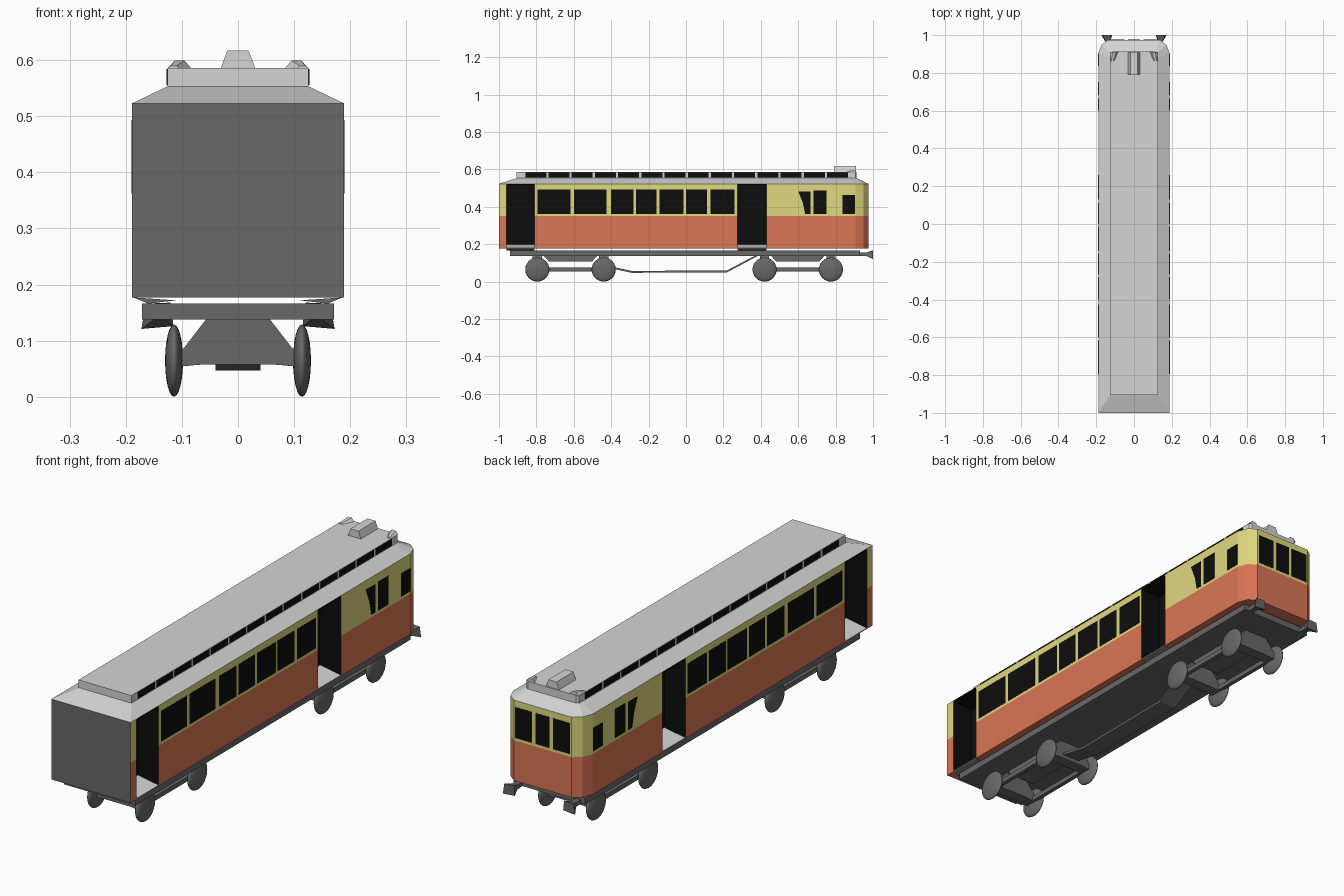
import bpy, bmesh, math
from mathutils import Matrix, Vector

if "Cube" in bpy.data.objects:
    bpy.data.objects.remove(bpy.data.objects["Cube"])


def material(name, rgb):
    m = bpy.data.materials.new(name)
    m.diffuse_color = (*rgb, 1)
    m.use_nodes = True
    m.node_tree.nodes["Principled BSDF"].inputs["Base Color"].default_value = m.diffuse_color
    return m


RED = material("orange red paint", (0.70, 0.18, 0.09))
YELLOW = material("cream yellow paint", (0.75, 0.69, 0.21))
ROOF = material("light grey", (0.66, 0.66, 0.66))
DARK = material("dark grey metal", (0.14, 0.14, 0.14))
BLACK = material("black glass", (0.004, 0.004, 0.004))


def finish(name, bm, mats, rule=None):
    bmesh.ops.recalc_face_normals(bm, faces=bm.faces)
    bm.normal_update()
    if rule:
        for f in bm.faces:
            f.material_index = rule(f.calc_center_median(), f.normal)
    me = bpy.data.meshes.new(name)
    bm.to_mesh(me)
    bm.free()
    for m in mats:
        me.materials.append(m)
    ob = bpy.data.objects.new(name, me)
    bpy.context.collection.objects.link(ob)
    return ob


def loft(name, loops, mats, rule=None):
    """Skin equal-length closed loops and cap both ends."""
    bm = bmesh.new()
    rings = [[bm.verts.new(p) for p in loop] for loop in loops]
    n = len(rings[0])
    for a, b in zip(rings, rings[1:]):
        for i in range(n):
            bm.faces.new((a[i], a[(i + 1) % n], b[(i + 1) % n], b[i]))
    bm.faces.new(rings[0][::-1])
    bm.faces.new(rings[-1])
    return finish(name, bm, mats, rule)


def rect(x0, x1, y0, y1, z):
    return [(x0, y0, z), (x1, y0, z), (x1, y1, z), (x0, y1, z)]


def box(name, x0, x1, y0, y1, z0, z1, mat):
    return loft(name, [rect(x0, x1, y0, y1, z0), rect(x0, x1, y0, y1, z1)], [mat])


def prism_x(name, yz, x0, x1, mat):
    return loft(name, [[(x, y, z) for y, z in yz] for x in (x0, x1)], [mat])


def prism_y(name, xz, y0, y1, mat):
    return loft(name, [[(x, y, z) for x, z in xz] for y in (y0, y1)], [mat])


W, Z0, ZS, Z1 = 0.189, 0.177, 0.35, 0.523
DOORS = [(-0.96, -0.81), (0.275, 0.43)]


def plan(y0, z):
    """Body outline with rounded rear corners."""
    half = [(W, y0), (W, 0.905), (0.172, 0.948), (0.137, 0.975)]
    return [(x, y, z) for x, y in half] + [(-x, y, z) for x, y in half[::-1]]


def paint(c, n):
    if abs(n.y) > 0.9 and c.y < 0.96:
        return 2 if c.y < -0.99 else 3
    return 0 if c.z < ZS else 1


# Body in three sections, with door gaps between them
PAINTS = [RED, YELLOW, DARK, BLACK]
for name, y0, y1 in (("front_body", -1, -0.96), ("middle_body", -0.81, 0.275)):
    loft(name, [rect(-W, W, y0, y1, z) for z in (Z0, ZS, Z1)], PAINTS, paint)
loft("rear_body", [plan(0.43, z) for z in (Z0, ZS, Z1)], PAINTS, paint)

# Open door vestibules: dark core, sloping pale floor, dark ceiling, step
for y0, y1 in DOORS:
    box("door_core", -0.09, 0.09, y0, y1, Z0, Z1, BLACK)
    box("door_ceiling", -W, W, y0, y1, Z1 - 0.006, Z1, BLACK)
    for s in (1, -1):
        prism_y("door_floor", [(s * W, Z0), (s * W, 0.181), (s * 0.08, 0.2), (s * 0.08, Z0)],
                y0, y1, ROOF)
        prism_y("door_step", [(s * 0.186, Z0), (s * 0.11, 0.172), (s * 0.16, 0.166)],
                y0, y1, DARK)

# Side windows (y start, y end, top)
WINDOWS = [(-0.794, -0.617, 0.493), (-0.6, -0.425, 0.493), (-0.4, -0.28, 0.493),
           (-0.267, -0.157, 0.493), (-0.142, -0.013, 0.493), (0, 0.112, 0.493),
           (0.13, 0.26, 0.493), (0.682, 0.752, 0.486), (0.837, 0.903, 0.462)]
for s in (1, -1):
    x0, x1 = s * (W - 0.003), s * (W + 0.001)
    for y0, y1, top in WINDOWS:
        box("side_window", x0, x1, y0, y1, 0.362, top, BLACK)
    prism_x("slanted_window", [(0.6, 0.483), (0.665, 0.483), (0.665, 0.362),
                               (0.637, 0.362), (0.625, 0.42)], x0, x1, BLACK)

# Rear windows
for x0, x1 in ((-0.13, -0.05), (-0.033, 0.033), (0.05, 0.13)):
    box("rear_window", x0, x1, 0.972, 0.976, 0.362, 0.495, BLACK)

# Roof: sloping skirt with raised deck
half = [(0.126, -0.905), (0.126, 0.88), (0.125, 0.905), (0.115, 0.912)]
deck = half + [(-x, y) for x, y in half[::-1]]
loft("roof", [plan(-1, Z1), [(x, y, 0.553) for x, y in deck],
              [(x, y, 0.586) for x, y in deck]], [ROOF])

# Narrow windows along the raised deck
N, START, END = 14, -0.865, 0.872
pitch = (END - START) / N
for s in (1, -1):
    for i in range(N):
        y = START + i * pitch
        box("deck_window", s * 0.123, s * 0.127, y + 0.006, y + pitch - 0.006,
            0.556, 0.584, BLACK)

# Roof lamps at the rear
prism_y("roof_lamp_box", [(-0.031, 0.585), (0.031, 0.585), (0.019, 0.617), (-0.019, 0.617)],
        0.792, 0.908, ROOF)
for s in (1, -1):
    loft("marker_lamp", [
        [(s * x, 0.91, z) for x, z in ((0.083, 0.585), (0.126, 0.585), (0.113, 0.599), (0.095, 0.599))],
        [(s * x, 0.862, z) for x, z in ((0.105, 0.585), (0.125, 0.585), (0.12, 0.59), (0.11, 0.59))]],
        [ROOF])

# Underframe
box("underframe", -0.171, 0.171, -0.94, 0.93, 0.138, 0.166, DARK)

# Flared buffers at the rear
for s in (1, -1):
    loft("buffer", [
        [(s * x, 0.925, z) for x, z in ((0.128, 0.138), (0.152, 0.138), (0.152, 0.154), (0.128, 0.154))],
        [(s * x, 0.965, z) for x, z in ((0.128, 0.136), (0.152, 0.136), (0.152, 0.156), (0.128, 0.156))],
        [(s * x, 1.0, z) for x, z in ((0.115, 0.126), (0.172, 0.121), (0.165, 0.166), (0.12, 0.168))]],
        [DARK])

# Bogies: top block, side bars, axle brackets and lens-shaped wheels
AXLE = [(0.057, 0.138), (0.108, 0.072), (0.108, 0.054), (0.057, 0.058)]
AXLE += [(-x, z) for x, z in AXLE[::-1]]
for ya, yb in ((-0.795, -0.44), (0.42, 0.775)):
    mid = (ya + yb) / 2
    loft("bogie_block", [rect(-0.057, 0.057, mid - 0.115, mid + 0.115, 0.107),
                         rect(-0.057, 0.057, mid - 0.145, mid + 0.145, 0.14)], [DARK])
    for s in (1, -1):
        box("bogie_bar", s * 0.088, s * 0.106, ya, yb, 0.055, 0.075, DARK)
    for y in (ya, yb):
        prism_y("axle_bracket", AXLE, y - 0.025, y + 0.025, DARK)
        for s in (1, -1):
            bm = bmesh.new()
            bmesh.ops.create_uvsphere(bm, u_segments=24, v_segments=12, radius=1)
            bmesh.ops.transform(bm, verts=bm.verts, matrix=(
                Matrix.Translation(Vector((s * 0.114, y, 0.0645)))
                @ Matrix.Diagonal((0.016, 0.0645, 0.0645, 1))
                @ Matrix.Rotation(math.pi / 2, 4, 'Y')))
            for f in bm.faces:
                f.smooth = True
            finish("wheel", bm, [DARK])

# Hanging truss strap under the middle
top = [(-0.42, 0.085), (-0.29, 0.057), (0.22, 0.06), (0.38, 0.145)]
prism_x("truss_strap", top + [(y, z - 0.01) for y, z in top[::-1]], -0.04, 0.04, DARK)
